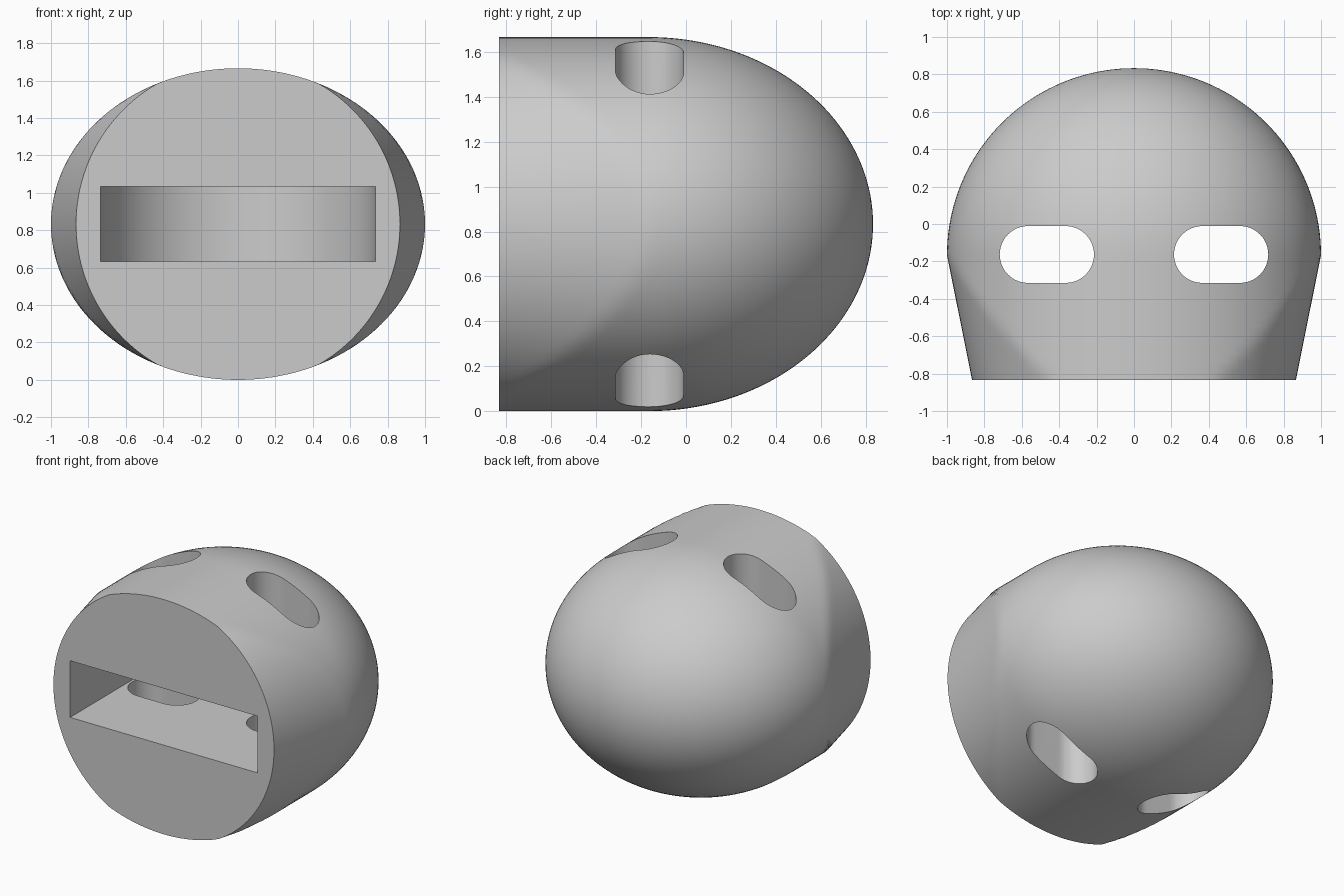
import bpy
import bmesh
from math import sin, cos, pi, hypot, radians

cube = bpy.data.objects.get("Cube")
if cube:
    bpy.data.objects.remove(cube, do_unlink=True)

HALF = 0.833      # half depth and half height
MID_Y = -0.166    # plane where the dome meets the tapered front
SEGS = 144

grey = bpy.data.materials.new("plain grey")
grey.use_nodes = True
colour = (0.6, 0.6, 0.6, 1)
grey.diffuse_color = colour
grey.node_tree.nodes["Principled BSDF"].inputs["Base Color"].default_value = colour


def make_object(name, bm):
    bmesh.ops.recalc_face_normals(bm, faces=bm.faces)
    mesh = bpy.data.meshes.new(name)
    bm.to_mesh(mesh)
    bm.free()
    mesh.materials.append(grey)
    obj = bpy.data.objects.new(name, mesh)
    bpy.context.collection.objects.link(obj)
    return obj


def prism(name, outline, low, high):
    """Extrude an outline in x and y between two heights."""
    bm = bmesh.new()
    face = bm.faces.new([bm.verts.new((x, y, low)) for x, y in outline])
    new = bmesh.ops.extrude_face_region(bm, geom=[face])["geom"]
    verts = [v for v in new if isinstance(v, bmesh.types.BMVert)]
    bmesh.ops.translate(bm, vec=(0, 0, high - low), verts=verts)
    return make_object(name, bm)


def arc(cx, cy, radius, start, end, steps):
    angles = [radians(start + (end - start) * i / steps) for i in range(steps + 1)]
    return [(cx + radius * cos(a), cy + radius * sin(a)) for a in angles]


def section(bm, y, scale, limit):
    """Oval ring, trimmed to a circle of the given radius."""
    ring = []
    for i in range(SEGS):
        a = 2 * pi * i / SEGS
        radius = min(scale / hypot(cos(a), sin(a) / HALF), limit)
        ring.append(bm.verts.new((radius * cos(a), y, HALF + radius * sin(a))))
    return ring


# Body: oval front trimmed by a cone, with a flattened dome behind
bm = bmesh.new()
rings = []
FRONT_STEPS, DOME_STEPS = 14, 40
for i in range(FRONT_STEPS):
    t = i / FRONT_STEPS
    rings.append(section(bm, -HALF + t * (MID_Y + HALF), 1, 0.866 + 0.134 * t))
for i in range(DOME_STEPS):
    a = pi / 2 * i / DOME_STEPS
    rings.append(section(bm, MID_Y + (HALF - MID_Y) * sin(a), cos(a), 2))
bm.faces.new(rings[0])
for near, far in zip(rings, rings[1:]):
    for i in range(SEGS):
        j = (i + 1) % SEGS
        bm.faces.new((near[i], near[j], far[j], far[i]))
tip = bm.verts.new((0, HALF, HALF))
for i in range(SEGS):
    bm.faces.new((rings[-1][i], rings[-1][(i + 1) % SEGS], tip))
body = make_object("body", bm)

# Front slot with a rounded back wall
slot = [(-0.735, -1), (0.735, -1)] + arc(0, MID_Y, 0.735, 0, 180, 64)
cutters = [prism("slot_cutter", slot, 0.633, 1.035)]

# Rounded holes running from top to bottom on each side
for side, cx in (("left", 0.466), ("right", -0.466)):
    hole = (arc(cx + 0.1, MID_Y + 0.003, 0.152, -90, 90, 24)
            + arc(cx - 0.1, MID_Y + 0.003, 0.152, 90, 270, 24))
    cutters.append(prism(side + "_hole_cutter", hole, -0.5, 2.2))

# Carve the openings and drop the cutters
bpy.context.view_layer.objects.active = body
body.select_set(True)
for cutter in cutters:
    cutter.hide_render = True
    cut = body.modifiers.new(cutter.name, "BOOLEAN")
    cut.operation = "DIFFERENCE"
    cut.solver = "EXACT"
    cut.object = cutter
    bpy.ops.object.modifier_apply(modifier=cut.name)
    bpy.data.objects.remove(cutter, do_unlink=True)

bpy.ops.object.shade_smooth_by_angle(angle=radians(30))
